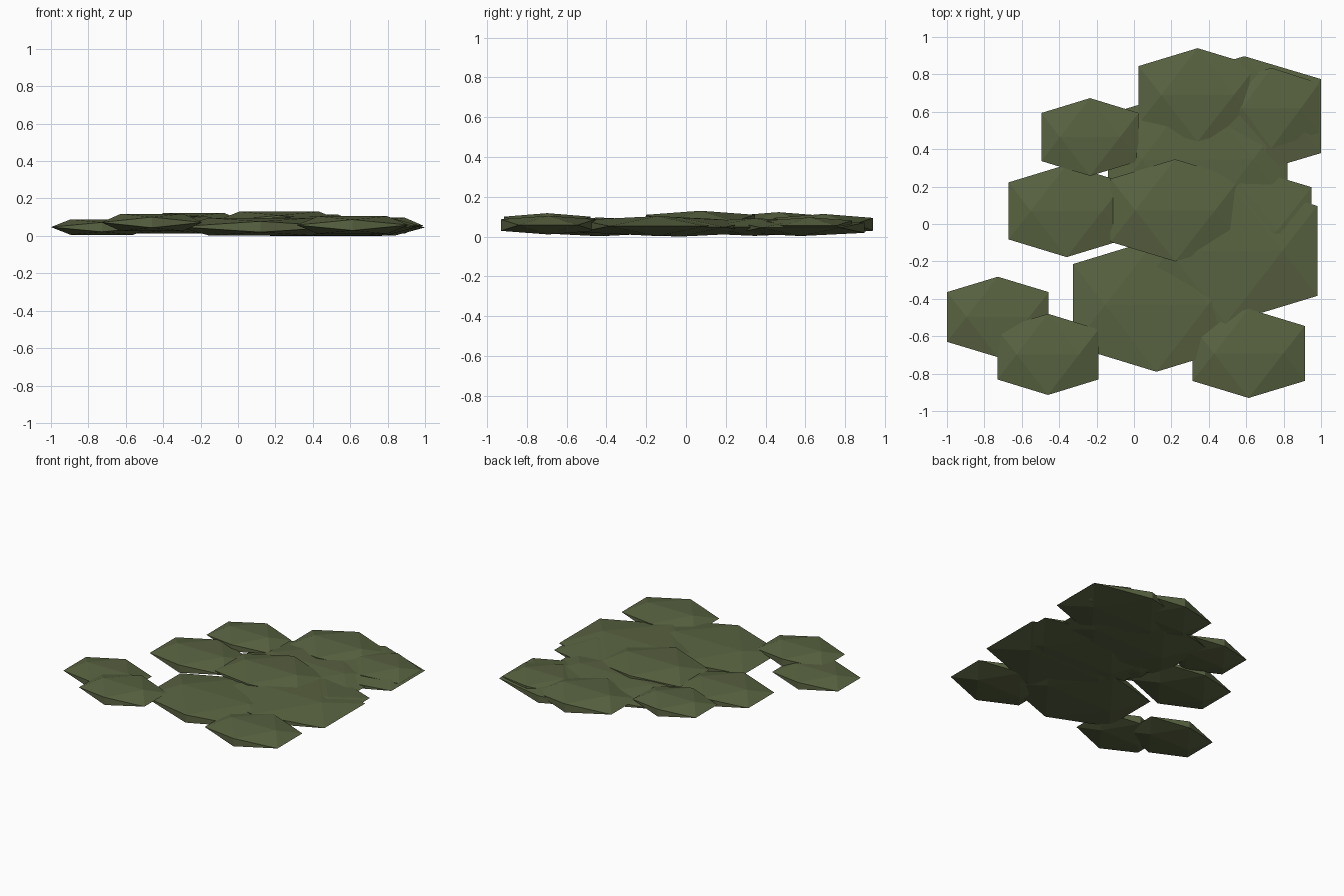
import bpy, bmesh

T = 1.618034

mat = bpy.data.materials.new("moss_green")
mat.diffuse_color = (0.10, 0.125, 0.053, 1)


def pad(name, cx, cy, cz, hx, hy, hz):
    """Flattened icosahedron with given centre and half extents."""
    bm = bmesh.new()
    k = 1 / T
    for a in (-1, 1):
        for b in (-1, 1):
            for p in ((a * k, 0, b), (0, a, b * k), (a, b * k, 0)):
                bm.verts.new((p[0] * hx, p[1] * hy, p[2] * hz))
    bmesh.ops.convex_hull(bm, input=bm.verts[:])
    bmesh.ops.recalc_face_normals(bm, faces=bm.faces[:])
    me = bpy.data.meshes.new(name)
    bm.to_mesh(me)
    bm.free()
    me.materials.append(mat)
    ob = bpy.data.objects.new(name, me)
    ob.location = (cx, cy, cz)
    bpy.context.collection.objects.link(ob)


# large base clumps
big = [
    (0.49, -0.144, 0.053, 0.49, 0.389, 0.05),
    (0.47, -0.035, 0.048, 0.48, 0.375, 0.048),
    (0.12, -0.434, 0.049, 0.445, 0.356, 0.047),
    (0.34, 0.345, 0.048, 0.48, 0.39, 0.044),
    (0.59, 0.577, 0.045, 0.41, 0.32, 0.042),
]
# smaller clumps on top and around the rim
small = [
    (0.34, 0.69, 0.062, 0.315, 0.25, 0.052),
    (0.735, 0.62, 0.055, 0.255, 0.215, 0.042),
    (-0.235, 0.465, 0.08, 0.26, 0.208, 0.043),
    (-0.36, 0.07, 0.058, 0.31, 0.247, 0.046),
    (0.22, 0.073, 0.077, 0.345, 0.273, 0.053),
    (0.613, -0.692, 0.058, 0.30, 0.238, 0.047),
    (-0.46, -0.697, 0.072, 0.27, 0.217, 0.046),
    (-0.728, -0.497, 0.047, 0.272, 0.215, 0.041),
]
for i, v in enumerate(big):
    pad(f"moss_base_clump_{i + 1}", *v)
for i, v in enumerate(small):
    pad(f"moss_small_clump_{i + 1}", *v)
